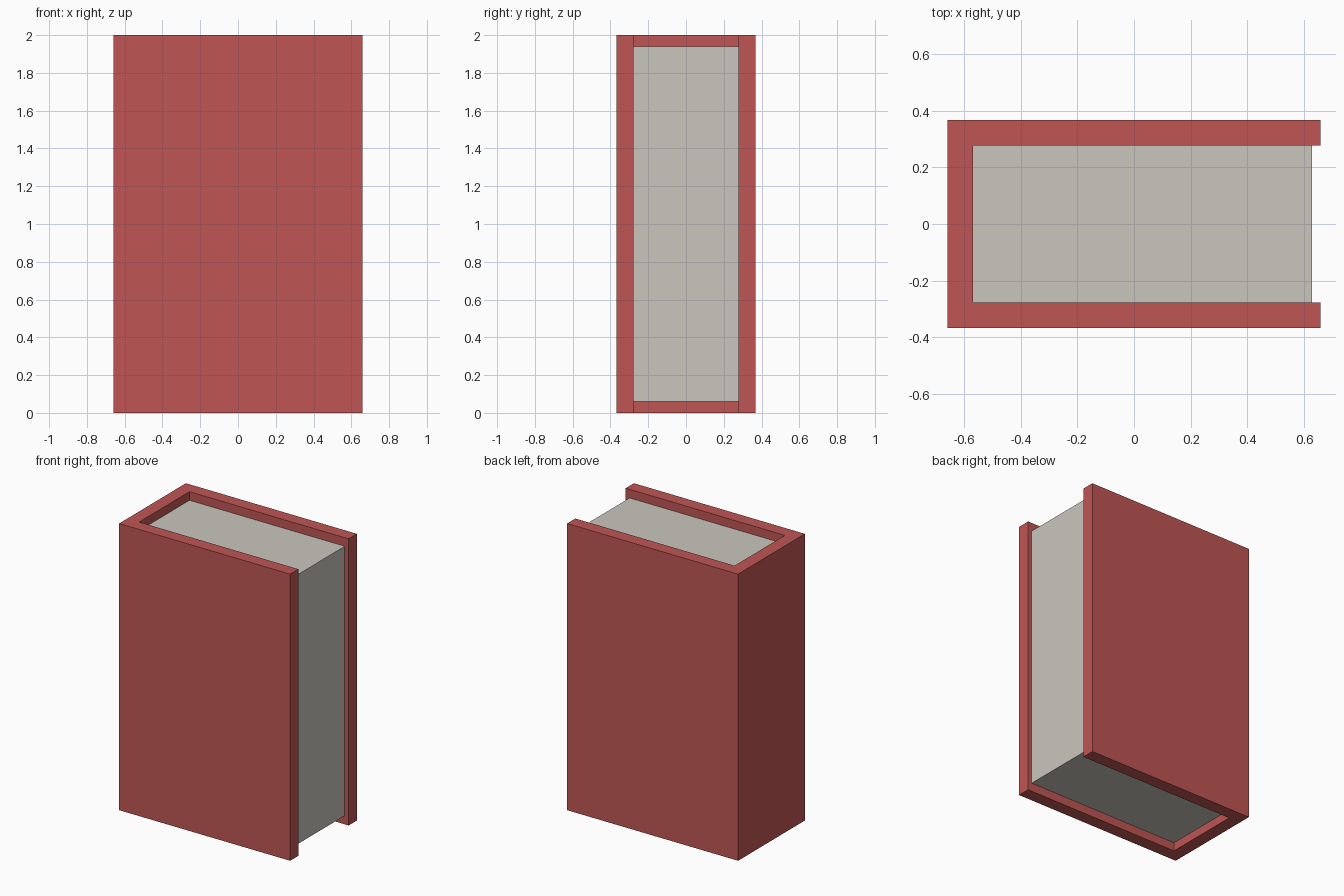
import bpy
import bmesh

cube = bpy.data.objects.get("Cube")
if cube:
    bpy.data.objects.remove(cube, do_unlink=True)


def make_material(name, colour):
    mat = bpy.data.materials.new(name)
    mat.use_nodes = True
    mat.diffuse_color = colour
    mat.node_tree.nodes["Principled BSDF"].inputs["Base Color"].default_value = colour
    return mat


def extrude_profile(name, outline, bottom, top, mat):
    """Raise a flat outline into a solid between two heights."""
    bm = bmesh.new()
    face = bm.faces.new([bm.verts.new((x, y, bottom)) for x, y in outline])
    result = bmesh.ops.extrude_face_region(bm, geom=[face], use_keep_orig=True)
    raised = [v for v in result["geom"] if isinstance(v, bmesh.types.BMVert)]
    bmesh.ops.translate(bm, verts=raised, vec=(0, 0, top - bottom))
    bmesh.ops.recalc_face_normals(bm, faces=bm.faces)
    mesh = bpy.data.meshes.new(name)
    bm.to_mesh(mesh)
    bm.free()
    mesh.materials.append(mat)
    obj = bpy.data.objects.new(name, mesh)
    bpy.context.collection.objects.link(obj)
    return obj


red = make_material("cover red", (0.52, 0.093, 0.089, 1))
paper = make_material("paper grey", (0.584, 0.565, 0.515, 1))

half_width, half_depth, height = 0.66, 0.368, 2.0
board = 0.091
inner_depth = half_depth - board
spine_inside = -half_width + board

# Cover: two boards joined by the spine in one U-shaped profile
half = [(half_width, inner_depth), (half_width, half_depth), (-half_width, half_depth)]
inner = (spine_inside, inner_depth)
mirrored = [(x, -y) for x, y in reversed(half)]
extrude_profile("cover", half + mirrored + [(inner[0], -inner[1]), inner], 0, height, red)

# Page block: recessed at the top, bottom and open edge
fore_edge = 0.63
pages = [(spine_inside, -inner_depth), (fore_edge, -inner_depth),
         (fore_edge, inner_depth), (spine_inside, inner_depth)]
extrude_profile("pages", pages, 0.06, height - 0.06, paper)
